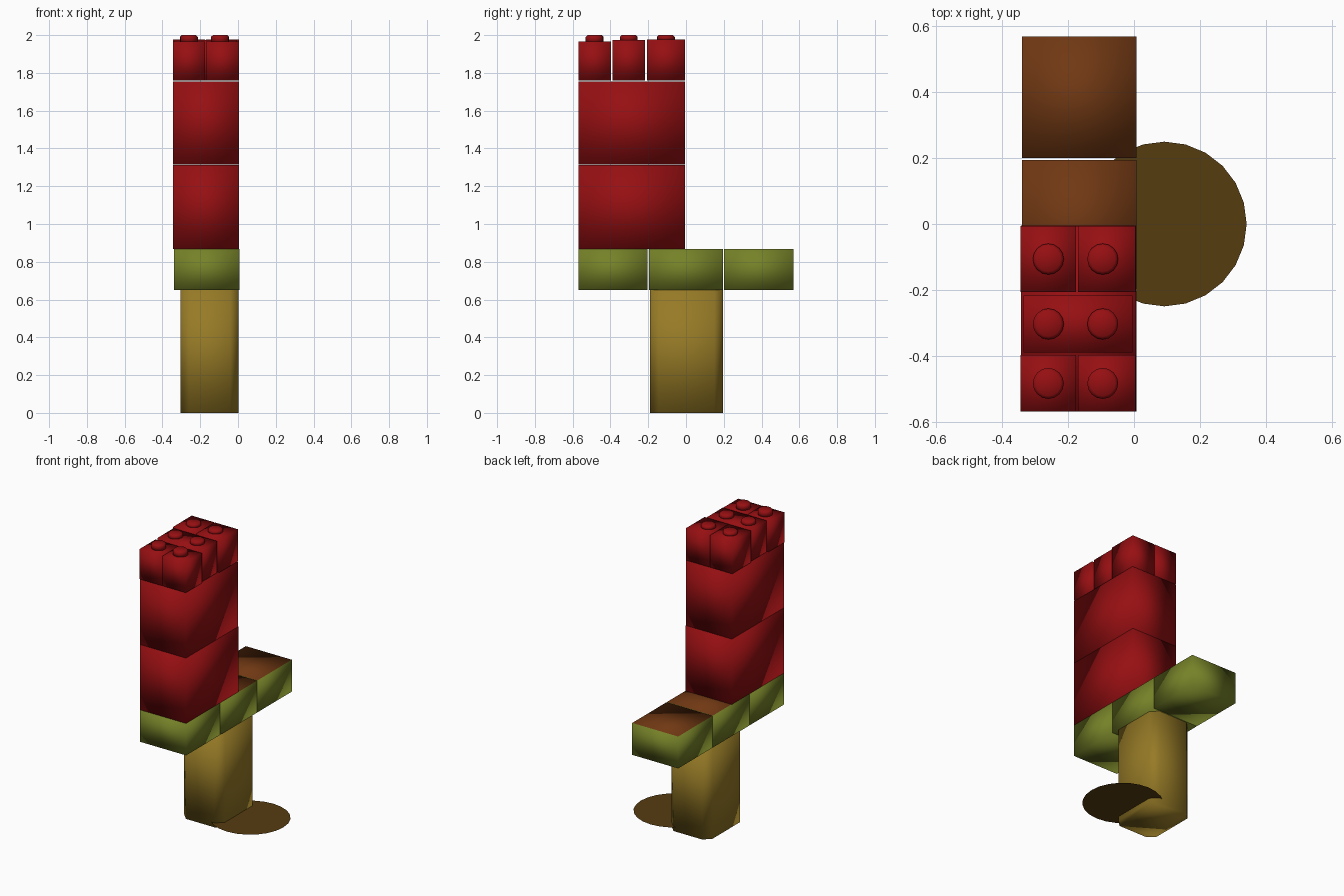
import bpy
import bmesh
from mathutils import Matrix, Vector

cube = bpy.data.objects.get("Cube")
if cube:
    bpy.data.objects.remove(cube, do_unlink=True)


def material(name, rgb):
    """Flat colour given as 0-255 display values, stored as linear."""
    lin = [((c / 255 + 0.055) / 1.055) ** 2.4 if c > 10 else c / 3295 for c in rgb]
    mat = bpy.data.materials.new(name)
    mat.use_nodes = True
    mat.diffuse_color = (*lin, 1)
    mat.node_tree.nodes["Principled BSDF"].inputs["Base Color"].default_value = (*lin, 1)
    return mat


RED = material("brick red", (150, 15, 18))
GREEN = material("olive green", (118, 130, 40))
BROWN = material("earth brown", (112, 56, 19))
TAN = material("ochre tan", (150, 122, 38))
DARK = material("dark brown", (86, 60, 16))


def finish(bm, name, mats, smooth=True):
    """Turn a bmesh into a smooth-shaded object."""
    for f in bm.faces:
        f.smooth = smooth
    mesh = bpy.data.meshes.new(name)
    bm.to_mesh(mesh)
    bm.free()
    for m in mats:
        mesh.materials.append(m)
    obj = bpy.data.objects.new(name, mesh)
    bpy.context.collection.objects.link(obj)
    return obj


def box(name, x, y, z, mats, chamfer=0):
    """Box from (min, max) ranges; a second material colours the top face."""
    lo, hi = Vector((x[0], y[0], z[0])), Vector((x[1], y[1], z[1]))
    bm = bmesh.new()
    bmesh.ops.create_cube(bm, size=1, matrix=Matrix.Translation((lo + hi) / 2)
                          @ Matrix.Diagonal((*(hi - lo), 1)))
    if chamfer:
        upright = [e for e in bm.edges
                   if abs(e.verts[0].co.z - e.verts[1].co.z) > 0.01]
        bmesh.ops.bevel(bm, geom=upright, offset=chamfer, segments=1, affect='EDGES')
    bm.normal_update()
    if len(mats) > 1:
        for f in bm.faces:
            f.material_index = int(f.normal.z > 0.9)
    return finish(bm, name, mats)


def stud(name, x, y, z0, z1):
    """Short round peg with a softened rim."""
    bm = bmesh.new()
    bmesh.ops.create_cone(bm, cap_ends=True, segments=16, radius1=0.047,
                          radius2=0.047, depth=z1 - z0,
                          matrix=Matrix.Translation((x, y, (z0 + z1) / 2)))
    rim = [e for e in bm.edges if all(v.co.z > z1 - 0.001 for v in e.verts)]
    bmesh.ops.bevel(bm, geom=rim, offset=0.009, segments=1, affect='EDGES')
    finish(bm, name, [RED])


# Ground disc
bm = bmesh.new()
bmesh.ops.create_circle(bm, cap_ends=True, segments=24, radius=0.25,
                        matrix=Matrix.Translation((0.092, 0, 0.03)))
finish(bm, "ground_disc", [DARK], smooth=False)

# Pillar with chamfered upright corners
box("pillar", (-0.305, 0.003), (-0.19, 0.195), (0, 0.65), [TAN], chamfer=0.045)

# Row of platform blocks with brown tops
for name, y in (("front", (-0.57, -0.203)), ("middle", (-0.197, 0.195)),
                ("back", (0.2, 0.57))):
    box(name + "_platform", (-0.34, 0.007), y, (0.65, 0.868), [GREEN, BROWN])

# Two stacked tower blocks
box("lower_tower", (-0.343, 0.006), (-0.57, -0.004), (0.868, 1.312), [RED])
box("upper_tower", (-0.343, 0.006), (-0.57, -0.006), (1.314, 1.755), [RED])

# Top bricks: pairs at the front and back, one wide brick between
LEFT, RIGHT, WIDE = (-0.17, 0.005), (-0.345, -0.176), (-0.335, -0.005)
for name, y, top, columns in (
        ("front", (-0.57, -0.398), 1.965, (LEFT, RIGHT)),
        ("middle", (-0.39, -0.217), 1.975, (WIDE,)),
        ("back", (-0.207, -0.006), 1.978, (LEFT, RIGHT))):
    for i, x in enumerate(columns):
        box(f"{name}_brick_{i}", x, y, (1.76, top), [RED])
    for i, x in enumerate((-0.26, -0.095)):
        stud(f"{name}_stud_{i}", x, sum(y) / 2, top - 0.005, 2.0)
